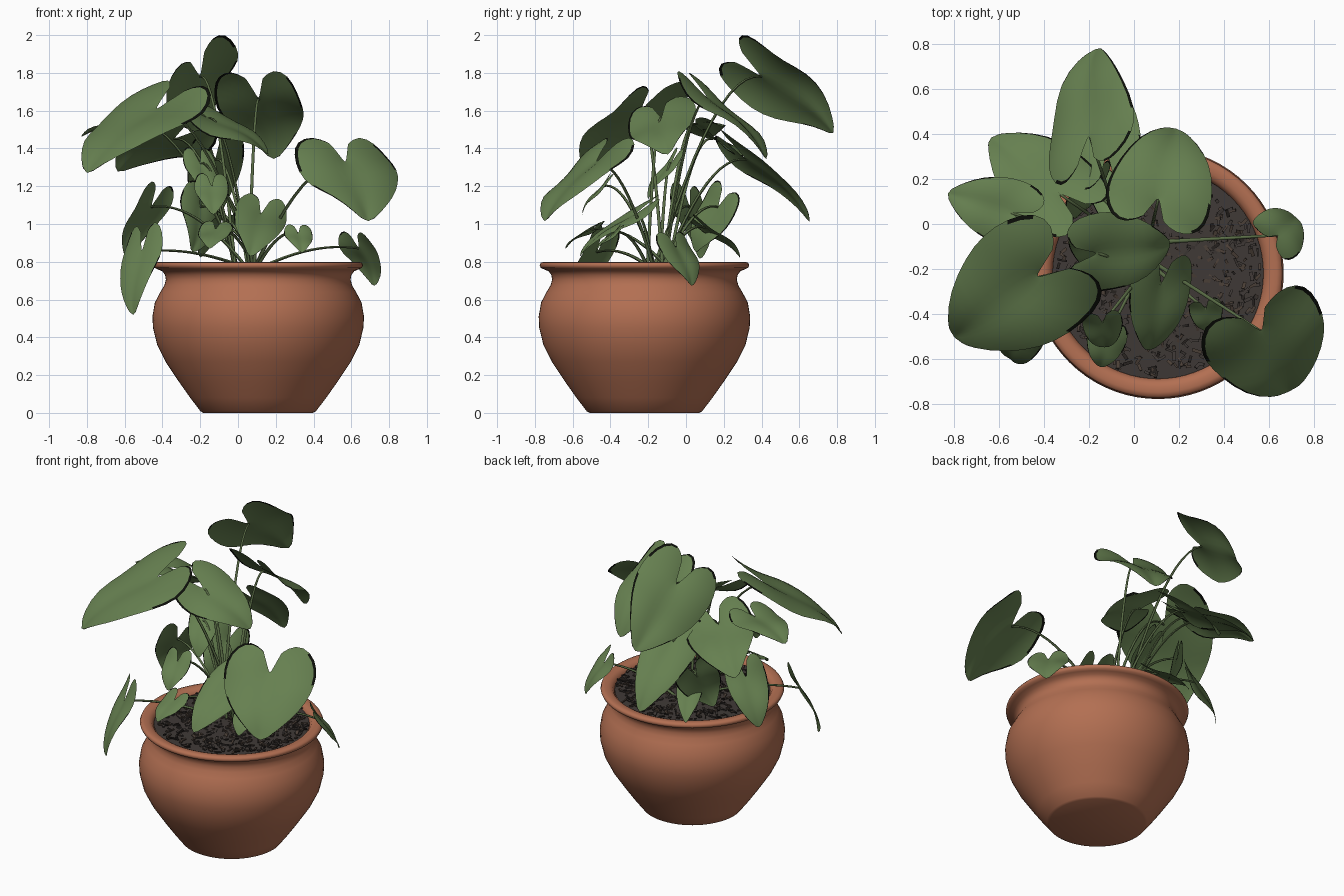
import bpy, bmesh, math, random
from mathutils import Vector, Matrix

random.seed(4)
if "Cube" in bpy.data.objects:
    bpy.data.objects.remove(bpy.data.objects["Cube"], do_unlink=True)

POT = Vector((0.107, -0.22, 0))
SOIL_Z = 0.78


def material(name, rgb):
    m = bpy.data.materials.new(name)
    m.use_nodes = True
    m.diffuse_color = (*rgb, 1)
    bsdf = m.node_tree.nodes["Principled BSDF"]
    bsdf.inputs["Base Color"].default_value = (*rgb, 1)
    bsdf.inputs["Roughness"].default_value = 0.7
    return m


terracotta = material("terracotta", (0.45, 0.16, 0.085))
leaf_green = material("leaf green", (0.132, 0.214, 0.08))
leaf_edge = material("black leaf edge", (0.004, 0.005, 0.003))
stem_green = material("stem green", (0.10, 0.15, 0.06))
earth = material("dark earth", (0.05, 0.041, 0.037))
bark = material("brown bark", (0.07, 0.05, 0.038))
shade = material("black bark", (0.02, 0.016, 0.014))


def add_object(name, bm, *mats):
    me = bpy.data.meshes.new(name)
    bm.to_mesh(me)
    bm.free()
    for m in mats:
        me.materials.append(m)
    ob = bpy.data.objects.new(name, me)
    bpy.context.collection.objects.link(ob)
    return ob


def smooth(ob, angle):
    bpy.ops.object.select_all(action='DESELECT')
    ob.select_set(True)
    bpy.context.view_layer.objects.active = ob
    bpy.ops.object.shade_smooth_by_angle(angle=math.radians(angle))


def lathe(name, profile, mat):
    bm = bmesh.new()
    vs = [bm.verts.new((r, 0, z)) for r, z in profile]
    es = [bm.edges.new(p) for p in zip(vs, vs[1:])]
    bmesh.ops.spin(bm, geom=vs + es, cent=(0, 0, 0), axis=(0, 0, 1),
                   angle=math.tau, steps=72, use_merge=True)
    bmesh.ops.remove_doubles(bm, verts=bm.verts, dist=1e-4)
    bmesh.ops.recalc_face_normals(bm, faces=bm.faces)
    ob = add_object(name, bm, mat)
    ob.location = POT
    smooth(ob, 65)


# Pot with rolled rim, and the soil disc inside
lathe("pot", [(0, 0), (0.29, 0), (0.305, 0.008), (0.36, 0.08), (0.42, 0.165),
              (0.49, 0.27), (0.535, 0.36), (0.557, 0.45), (0.56, 0.51),
              (0.547, 0.585), (0.518, 0.64), (0.497, 0.675), (0.489, 0.705),
              (0.493, 0.73), (0.508, 0.75), (0.532, 0.76), (0.549, 0.768),
              (0.555, 0.782), (0.549, 0.795), (0.53, 0.8), (0.505, 0.798),
              (0.485, 0.79), (0.472, 0.77), (0.462, 0.72), (0, 0.72)], terracotta)
lathe("soil", [(0.47, SOIL_Z - 0.01), (0.3, SOIL_Z), (0, SOIL_Z + 0.005)], earth)

# Bark chips scattered over the soil
bm = bmesh.new()
for i in range(600):
    r, a = 0.455 * math.sqrt(random.random()), random.uniform(0, math.tau)
    where = POT + Vector((r * math.cos(a), r * math.sin(a), SOIL_Z + 0.004))
    turn = Matrix.Rotation(random.uniform(0, math.tau), 4, 'Z') @ \
        Matrix.Rotation(random.uniform(-0.4, 0.4), 4, 'X')
    size = Matrix.Diagonal((random.uniform(0.008, 0.016), random.uniform(0.015, 0.045), 0.007, 1))
    new = bmesh.ops.create_cube(bm, size=1, matrix=Matrix.Translation(where) @ turn @ size)
    for f in {f for v in new["verts"] for f in v.link_faces}:
        f.material_index = (0, 1, 0, 2, 1)[i % 5]
add_object("bark_chips", bm, earth, bark, shade)

# Half outline of a heart-shaped leaf: (midrib position, edge along, edge across)
HALF = [(0, -0.32, 0.10), (0.03, -0.46, 0.24), (0.09, -0.39, 0.41), (0.18, -0.16, 0.50),
        (0.32, 0.10, 0.51), (0.48, 0.37, 0.45), (0.66, 0.63, 0.32), (0.85, 0.86, 0.14)]
ACROSS = (0.28, 0.55, 0.8, 0.972, 1)


def leaf(name, base, tip, width, roll):
    axis = tip - base
    length = axis.length
    d = axis.normalized()
    side = d.cross(Vector((0, 0, 1))).normalized()
    up = side.cross(d)
    c, s = math.cos(math.radians(roll)), math.sin(math.radians(roll))
    side, up = side * c + up * s, up * c - side * s
    wave = random.uniform(0, math.tau)

    def point(v, w):
        # arch along the midrib, fold across it, and a gentle ripple
        q = abs(w) * 2
        h = (0.35 * (0.5 + v) if v > 0 else 0.05) * length * v * (1 - v)
        h += width * (0.16 * q - 0.2 * q * q)
        h += 0.045 * width * q * math.sin(7 * v + wave + (2 if w > 0 else 0))
        return base + d * (v * length) + side * (w * width) + up * h

    bm = bmesh.new()
    mid = [bm.verts.new(point(m, 0)) for m, _, _ in HALF]
    end = bm.verts.new(point(1, 0))
    last = len(ACROSS) - 1
    for sign in (1, -1):
        rows = []
        for centre, (m, v, w) in zip(mid, HALF):
            rows.append([centre] + [bm.verts.new(point(m + (v - m) * k, sign * w * k))
                                    for k in ACROSS])
        for a, b in zip(rows, rows[1:]):
            for k in range(last + 1):
                quad = (a[k], a[k + 1], b[k + 1], b[k])
                f = bm.faces.new(quad[::sign])
                # dark rim along parts of the margin
                f.material_index = int(k == last and random.random() < 0.5)
        for k in range(last + 1):
            f = bm.faces.new((rows[-1][k], rows[-1][k + 1], end)[::sign])
            f.material_index = int(k == last)
    bmesh.ops.recalc_face_normals(bm, faces=bm.faces)
    ob = add_object(name, bm, leaf_green, leaf_edge)
    soften = ob.modifiers.new("soften", 'SUBSURF')
    soften.levels = soften.render_levels = 1
    smooth(ob, 80)


# Leaves: stalk joint, tip, width, roll about the midrib
UPPER = [
    (-0.20, 0.40, 1.78, -0.16, 0.79, 1.46, 0.48, 44),
    (0.11, 0.12, 1.66, 0.19, 0.43, 1.32, 0.47, 0),
    (-0.44, -0.24, 1.60, -0.81, -0.51, 1.24, 0.58, 9),
    (-0.34, 0.14, 1.45, -0.65, 0.39, 1.26, 0.42, -20),
    (-0.12, 0.32, 1.34, -0.11, 0.66, 0.99, 0.32, 20),
    (-0.55, 0.05, 1.53, -0.84, 0.14, 1.45, 0.30, 0),
    (0.57, -0.48, 1.32, 0.69, -0.75, 0.99, 0.56, 0),
    (-0.16, -0.13, 1.56, 0.17, -0.09, 1.35, 0.38, -22),
    (-0.20, -0.08, 1.32, -0.15, -0.20, 1.12, 0.18, 0),
]
LOWER = [
    (-0.51, -0.47, 0.85, -0.55, -0.60, 0.50, 0.25, -22),
    (-0.46, 0.02, 1.09, -0.59, 0.07, 0.80, 0.25, -22),
    (0.64, -0.05, 0.87, 0.72, 0.03, 0.66, 0.25, 0),
    (0.12, -0.27, 1.05, 0.06, -0.57, 0.81, 0.28, 18),
    (-0.12, -0.50, 0.97, -0.15, -0.64, 0.86, 0.18, 0),
    (-0.14, -0.44, 1.20, -0.13, -0.55, 1.04, 0.18, 0),
    (0.32, -0.38, 0.95, 0.34, -0.48, 0.84, 0.15, 0),
    (-0.20, 0.17, 1.09, -0.25, 0.05, 0.84, 0.27, 65),
    (-0.10, 0.10, 0.98, -0.20, 0.29, 0.81, 0.16, 0),
]

# Stems arch from a shared crown in the soil to each leaf
curve = bpy.data.curves.new("stems", 'CURVE')
curve.dimensions = '3D'
curve.bevel_depth = 0.008
curve.bevel_resolution = 1
curve.materials.append(stem_green)
for i, spec in enumerate(UPPER + LOWER):
    joint, tip = Vector(spec[:3]), Vector(spec[3:6])
    leaf(f"leaf_{i + 1}", joint, tip, *spec[6:])
    root = Vector((random.uniform(-0.02, 0.12), random.uniform(-0.22, -0.08), SOIL_Z - 0.02))
    bend = root.lerp(joint, 0.55)
    bend.z = joint.z + 0.04
    spline = curve.splines.new('POLY')
    spline.points.add(12)
    for k, p in enumerate(spline.points):
        t = k / 12
        p.co = (*root.lerp(bend, t).lerp(bend.lerp(joint, t), t), 1)
        p.radius = 1.2 - 0.5 * t
stems = bpy.data.objects.new("stems", curve)
bpy.context.collection.objects.link(stems)
bpy.ops.object.select_all(action='DESELECT')
stems.select_set(True)
bpy.context.view_layer.objects.active = stems
bpy.ops.object.convert(target='MESH')
smooth(bpy.context.object, 60)
